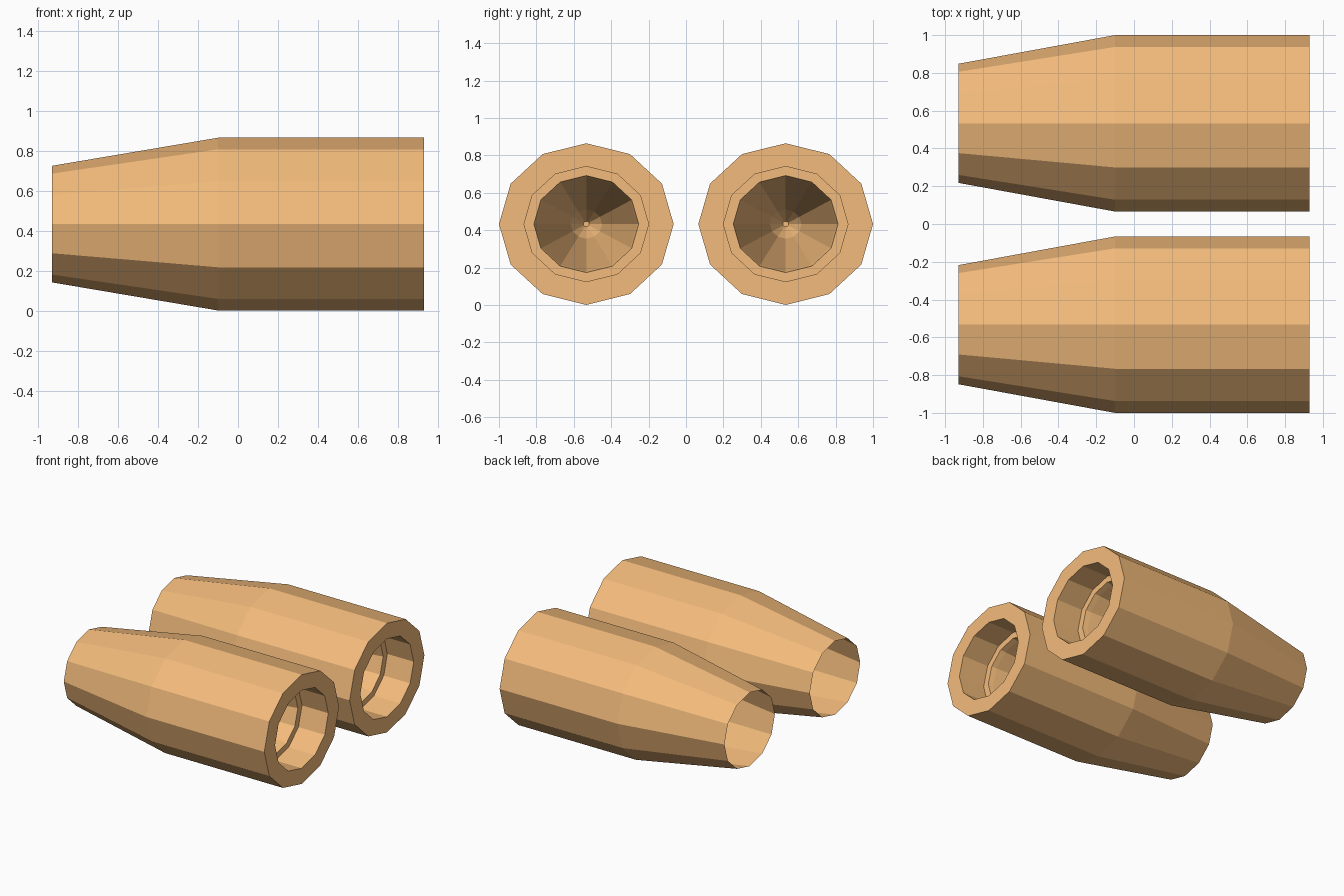
import bpy, bmesh, math

if "Cube" in bpy.data.objects:
    bpy.data.objects.remove(bpy.data.objects["Cube"])

SIDES = 12
CENTRE_Y, CENTRE_Z = 0.533, 0.433
RY, RZ = 0.467, 0.432

orange = bpy.data.materials.new("orange_paint")
orange.diffuse_color = (0.9, 0.5, 0.2, 1)
orange.use_nodes = True
orange.node_tree.nodes["Principled BSDF"].inputs["Base Color"].default_value = orange.diffuse_color

# x position and radius as a share of the full radius
PROFILE = [
    (-0.93, 0.675),  # open rear rim
    (-0.10, 1.0),    # end of the taper
    (0.93, 1.0),     # front outer rim
    (0.93, 0.713),   # front inner rim
    (0.70, 0.713),   # intake wall
    (0.70, 0.60),    # inner step
    (0.66, 0.58),    # lip
    (-0.52, 0.18),   # long funnel
    (-0.66, 0.034),  # funnel tip
]


def nacelle(name, y0):
    bm = bmesh.new()
    rings = []
    for x, r in PROFILE:
        ring = []
        for j in range(SIDES):
            a = 2 * math.pi * j / SIDES
            ring.append(bm.verts.new((x, y0 + RY * r * math.cos(a),
                                      CENTRE_Z + RZ * r * math.sin(a))))
        rings.append(ring)
    for a, b in zip(rings, rings[1:]):
        for j in range(SIDES):
            k = (j + 1) % SIDES
            bm.faces.new((a[j], a[k], b[k], b[j]))
    # small disc closing the funnel
    bm.faces.new(rings[-1])
    mesh = bpy.data.meshes.new(name)
    bm.to_mesh(mesh)
    bm.free()
    mesh.materials.append(orange)
    obj = bpy.data.objects.new(name, mesh)
    bpy.context.collection.objects.link(obj)


# matching pair
nacelle("engine_housing_front", -CENTRE_Y)
nacelle("engine_housing_back", CENTRE_Y)
